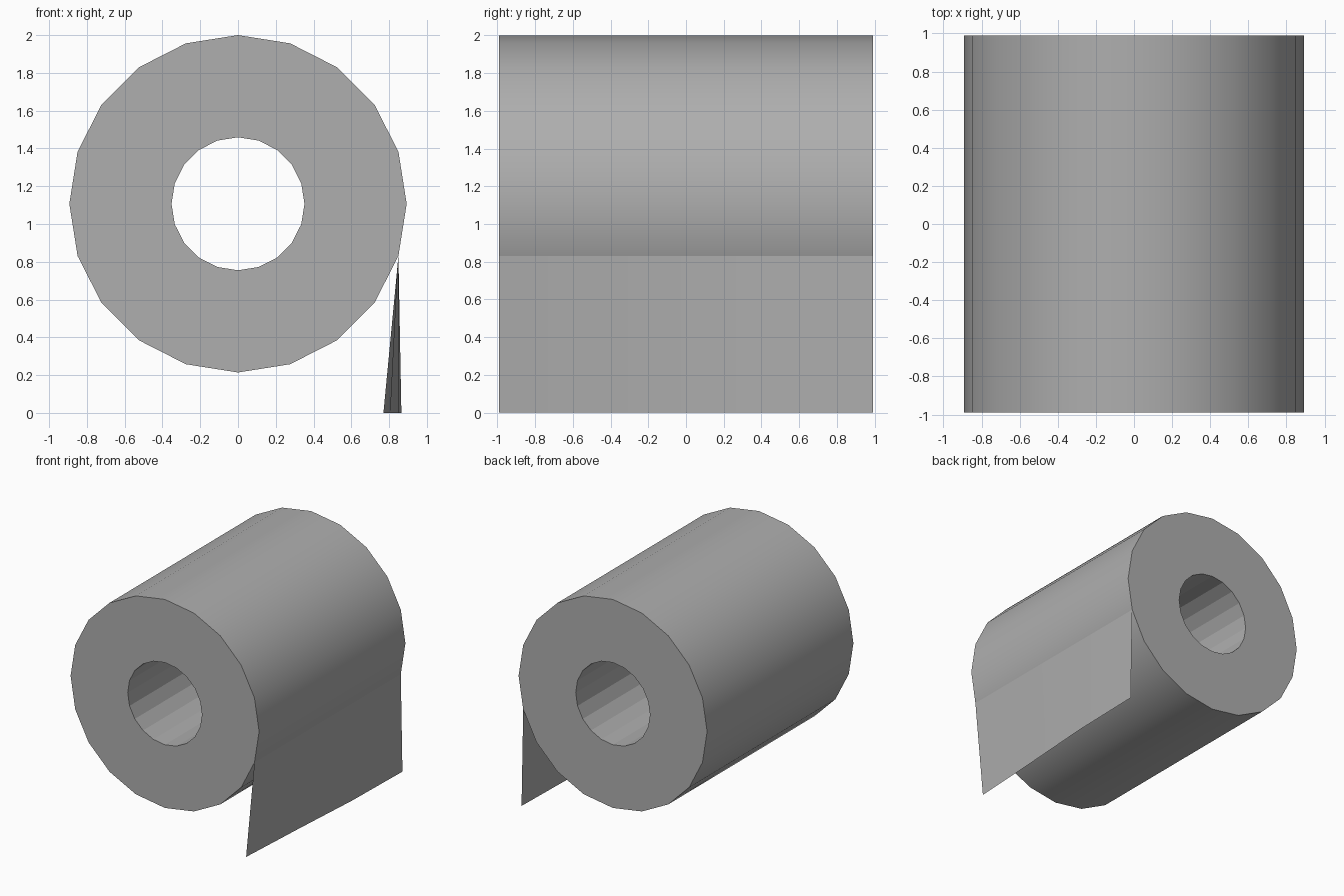
import bpy, bmesh
from math import cos, sin, pi

if "Cube" in bpy.data.objects:
    bpy.data.objects.remove(bpy.data.objects["Cube"], do_unlink=True)

SIDES = 20
CENTRE_Z = 1.107
OUTER, INNER = 0.893, 0.352
HALF = 0.99

paper = bpy.data.materials.new("paper_grey")
paper.use_nodes = True
colour = (0.425, 0.425, 0.425, 1)
paper.diffuse_color = colour
paper.node_tree.nodes["Principled BSDF"].inputs["Base Color"].default_value = colour


def add_object(name, bm):
    mesh = bpy.data.meshes.new(name)
    bm.to_mesh(mesh)
    bm.free()
    mesh.materials.append(paper)
    obj = bpy.data.objects.new(name, mesh)
    bpy.context.collection.objects.link(obj)
    return obj


def rim_point(radius, step):
    a = 2 * pi * step / SIDES
    return radius * cos(a), CENTRE_Z + radius * sin(a)


# Hollow roll: smooth outside, flat ends, faceted core hole
bm = bmesh.new()
section = [(OUTER, -HALF), (OUTER, HALF), (INNER, HALF), (INNER, -HALF)]
rings = []
for radius, y in section:
    points = [rim_point(radius, i) for i in range(SIDES)]
    rings.append([bm.verts.new((x, y, z)) for x, z in points])
for r, ring in enumerate(rings):
    following = rings[(r + 1) % len(rings)]
    for i in range(SIDES):
        j = (i + 1) % SIDES
        face = bm.faces.new((ring[i], ring[j], following[j], following[i]))
        face.smooth = r == 0
bmesh.ops.recalc_face_normals(bm, faces=bm.faces)
add_object("paper_roll", bm)

# Loose sheet: hangs from a rim edge, its lower edge gently twisted
bm = bmesh.new()
hinge_x, hinge_z = rim_point(OUTER, -1)
lower_x = [0.77, 0.807, 0.85, 0.865]
columns = []
for i, x in enumerate(lower_x):
    y = -HALF + 2 * HALF * i / (len(lower_x) - 1)
    columns.append((bm.verts.new((x, y, 0)), bm.verts.new((hinge_x, y, hinge_z))))
for a, b in zip(columns, columns[1:]):
    bm.faces.new((a[0], b[0], b[1], a[1])).smooth = True
add_object("loose_sheet", bm)
